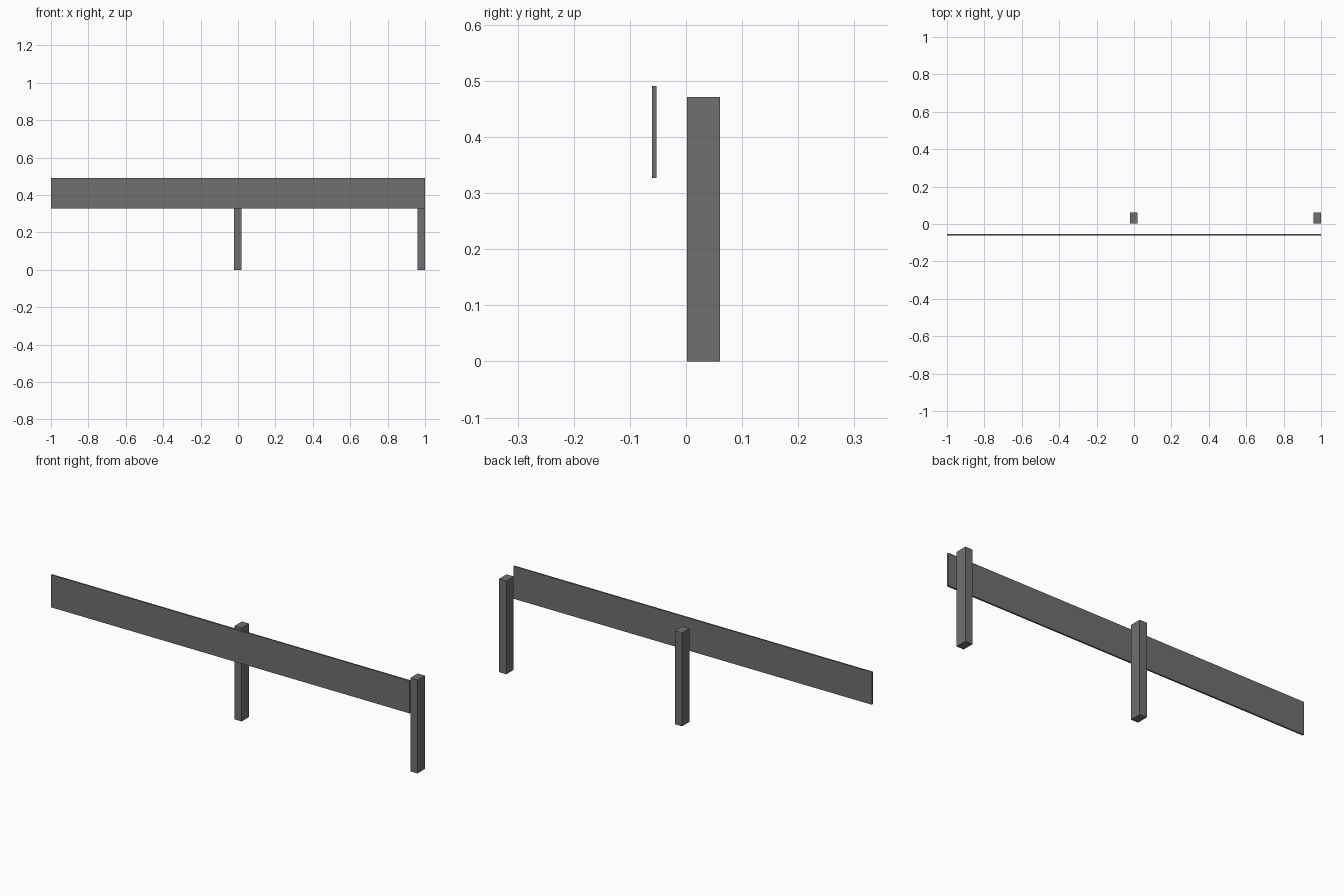
import bpy
from mathutils import Vector

default = bpy.data.objects.get("Cube")
if default:
    bpy.data.objects.remove(default, do_unlink=True)

# Single grey metal colour
GREY = (0.16, 0.16, 0.163, 1.0)
metal = bpy.data.materials.new("dark_grey_metal")
metal.use_nodes = True
metal.diffuse_color = GREY
metal.node_tree.nodes["Principled BSDF"].inputs["Base Color"].default_value = GREY


def box(name, low, high):
    """Add a box spanning two opposite corners."""
    low, high = Vector(low), Vector(high)
    bpy.ops.mesh.primitive_cube_add(size=1, location=(low + high) / 2)
    obj = bpy.context.object
    obj.name = name
    obj.scale = high - low
    bpy.ops.object.transform_apply(location=False, rotation=False, scale=True)
    obj.data.materials.append(metal)
    return obj


# Long thin rail along the front
box("rail", (-1, -0.061, 0.327), (1, -0.053, 0.491))

# Posts behind the rail, in the middle and at the left end
for name, x in (("middle_post", -0.001), ("end_post", 0.98)):
    box(name, (x - 0.02, 0.002, 0), (x + 0.02, 0.061, 0.471))
